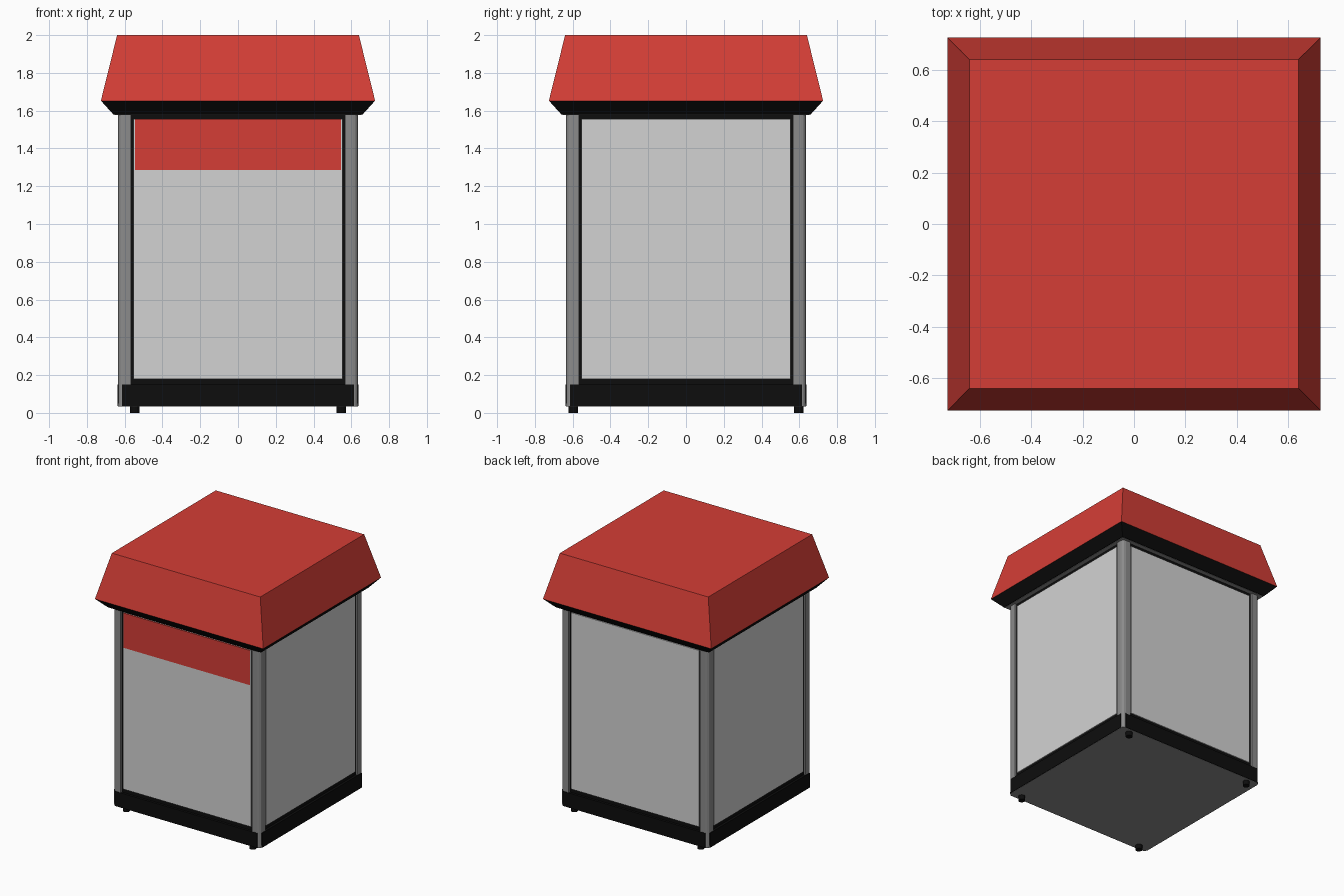
import bpy, bmesh, math
from mathutils import Matrix

if "Cube" in bpy.data.objects:
    bpy.data.objects.remove(bpy.data.objects["Cube"])


def material(name, rgb):
    m = bpy.data.materials.new(name)
    m.diffuse_color = (*rgb, 1)
    m.use_nodes = True
    m.node_tree.nodes["Principled BSDF"].inputs["Base Color"].default_value = m.diffuse_color
    return m


RED = material("red", (0.66, 0.048, 0.037))
BLACK = material("black", (0.004, 0.004, 0.004))
GREY = material("mid grey", (0.26, 0.26, 0.26))
PANEL = material("light grey", (0.65, 0.65, 0.65))


def finish(name, bm, mat):
    bmesh.ops.recalc_face_normals(bm, faces=bm.faces)
    me = bpy.data.meshes.new(name)
    bm.to_mesh(me)
    bm.free()
    me.materials.append(mat)
    ob = bpy.data.objects.new(name, me)
    bpy.context.collection.objects.link(ob)
    return ob


def prism(name, pts, z0, z1, mat, scale=1.0):
    """Extrude an outline from z0 to z1, scaling the top."""
    bm = bmesh.new()
    lo = [bm.verts.new((x, y, z0)) for x, y in pts]
    hi = [bm.verts.new((x * scale, y * scale, z1)) for x, y in pts]
    bm.faces.new(lo)
    bm.faces.new(hi)
    n = len(pts)
    for i in range(n):
        j = (i + 1) % n
        bm.faces.new((lo[i], lo[j], hi[j], hi[i]))
    return finish(name, bm, mat)


def rect(x0, x1, y0, y1):
    return [(x0, y0), (x1, y0), (x1, y1), (x0, y1)]


def square(h):
    return rect(-h, h, -h, h)


def arc(c, r, n=3):
    return [(c + r * math.cos(i / n * math.pi / 2),
             c + r * math.sin(i / n * math.pi / 2)) for i in range(n + 1)]


def turned(pts, k):
    c, s = [(1, 0), (0, 1), (-1, 0), (0, -1)][k]
    return [(c * x - s * y, s * x + c * y) for x, y in pts]


# Cabinet core, seen as the black frame around the panels
prism("cabinet_core", square(0.62), 0.05, 1.58, BLACK)

# Floor plate with rounded corners
corner = arc(0.61, 0.025)
prism("floor_plate", [p for k in range(4) for p in turned(corner, k)],
      0.035, 0.05, GREY)

for k, side in enumerate(("front", "right", "back", "left")):
    # Corner posts, rounded on the outside
    post = [(0.567, 0.567), (0.635, 0.567)] + arc(0.607, 0.028) + [(0.567, 0.635)]
    prism(f"corner_post_{k + 1}", turned(post, k), 0.035, 1.58, GREY)
    # Wall panels
    prism(side + "_panel", turned(rect(-0.552, 0.552, -0.628, -0.615), k),
          0.18, 1.555, PANEL)
    # Black skirting
    prism(side + "_skirting", turned(rect(-0.613, 0.613, -0.639, -0.61), k),
          0.036, 0.15, BLACK)

# Red header plate on the front panel
prism("front_header", rect(-0.545, 0.545, -0.633, -0.626), 1.285, 1.556, RED)

# Roof: grey soffit, black lip, red tapered cap
prism("roof_soffit", square(0.655), 1.578, 1.585, GREY)
prism("roof_lip", square(0.66), 1.58, 1.652, BLACK, 0.725 / 0.66)
prism("roof_cap", square(0.726), 1.652, 2.0, RED, 0.64 / 0.726)

# Feet
for sx in (-1, 1):
    for sy in (-1, 1):
        bm = bmesh.new()
        bmesh.ops.create_cone(bm, cap_ends=True, segments=12,
                              radius1=0.025, radius2=0.025, depth=0.04,
                              matrix=Matrix.Translation((sx * 0.546, sy * 0.596, 0.02)))
        finish(f"foot_{'left' if sx < 0 else 'right'}_{'front' if sy < 0 else 'back'}",
               bm, BLACK)
